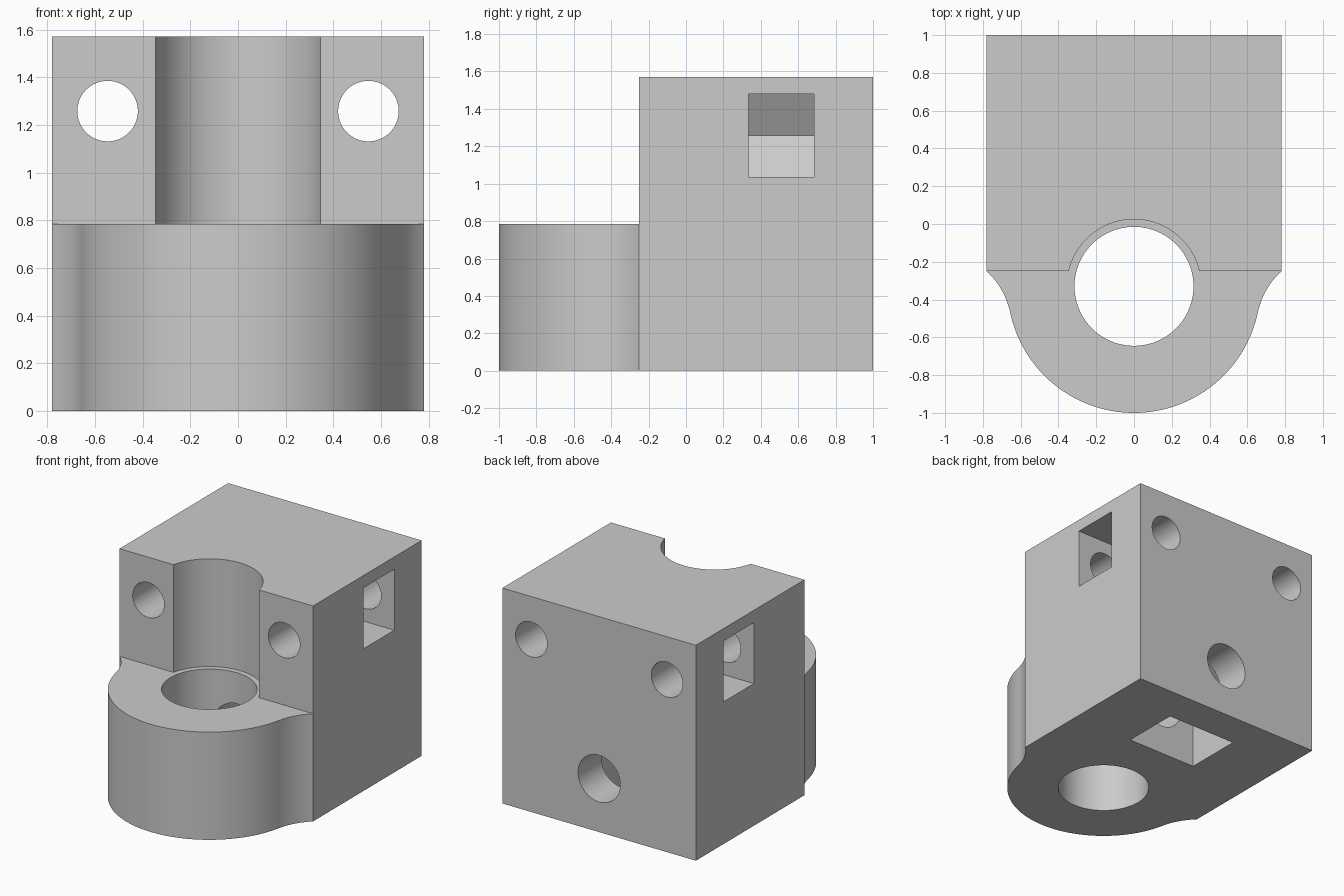
import bpy
import bmesh
from math import sin, cos, tau, radians, sqrt, atan2
from mathutils import Vector

default = bpy.data.objects.get("Cube")
if default:
    bpy.data.objects.remove(default, do_unlink=True)

grey = bpy.data.materials.new("light_grey")
grey.use_nodes = True
colour = (0.6, 0.6, 0.6, 1)
grey.diffuse_color = colour
grey.node_tree.nodes["Principled BSDF"].inputs["Base Color"].default_value = colour

HALF_W, FRONT, BACK, HEIGHT, STEP = 0.78, -0.25, 1.0, 1.57, 0.785
BORE_Y, BOSS_R = -0.33, 0.67


def arc(cx, cy, r, a0, a1, n):
    return [(cx + r * cos(a0 + (a1 - a0) * i / n),
             cy + r * sin(a0 + (a1 - a0) * i / n)) for i in range(n + 1)]


def circle(cx, cy, r, n=64):
    return arc(cx, cy, r, 0, tau, n)[:-1]


def prism(name, profile, lo, hi, axis):
    """Extrude a closed profile along Z (profile in xy) or Y (profile in xz)."""
    place = (lambda u, v, t: (u, v, t)) if axis == "Z" else (lambda u, v, t: (u, t, v))
    bm = bmesh.new()
    rings = [[bm.verts.new(place(u, v, t)) for u, v in profile] for t in (lo, hi)]
    bm.faces.new(rings[0])
    bm.faces.new(rings[1])
    n = len(profile)
    for i in range(n):
        j = (i + 1) % n
        bm.faces.new((rings[0][i], rings[0][j], rings[1][j], rings[1][i]))
    bmesh.ops.recalc_face_normals(bm, faces=bm.faces)
    mesh = bpy.data.meshes.new(name)
    bm.to_mesh(mesh)
    bm.free()
    mesh.materials.append(grey)
    obj = bpy.data.objects.new(name, mesh)
    bpy.context.collection.objects.link(obj)
    return obj


# Body outline: square block, concave fillets, round boss
touch = radians(-12)
corner = Vector((HALF_W, FRONT - BORE_Y))
along = corner.dot(Vector((cos(touch), sin(touch))))
fillet_r = (corner.length_squared - 2 * along * BOSS_R + BOSS_R ** 2) / (2 * (along - BOSS_R))
fx = (BOSS_R + fillet_r) * cos(touch)
fy = BORE_Y + (BOSS_R + fillet_r) * sin(touch)
start = atan2(FRONT - fy, HALF_W - fx)
side = [(HALF_W, BACK)]
side += arc(fx, fy, fillet_r, start, tau / 2 + touch, 14)[:-1]
side += arc(0, BORE_Y, BOSS_R, touch, -tau / 4, 32)
outline = side + [(-x, y) for x, y in reversed(side[:-1])]
body = prism("clamp_block", outline, 0, HEIGHT, "Z")

# Front step with the round relief behind the bore
relief_r = 0.355
mouth = atan2(FRONT - BORE_Y, sqrt(relief_r ** 2 - (FRONT - BORE_Y) ** 2))
step = [(-1, -1.2), (1, -1.2), (1, FRONT)]
step += arc(0, BORE_Y, relief_r, mouth, tau / 2 - mouth, 40) + [(-1, FRONT)]
cutters = [
    prism("step_cutter", step, STEP, 2, "Z"),
    prism("bore_cutter", circle(0, BORE_Y, 0.315, 96), -0.2, 1, "Z"),
    prism("set_screw_cutter", circle(0, 0.39, 0.17), BORE_Y, 1.2, "Y"),
]

# Nut pocket opening downwards, with a pointed hexagonal end
flat = 0.285
point = flat * 2 / sqrt(3)
cutters.append(prism("bottom_nut_cutter", [
    (-flat, -0.2), (flat, -0.2), (flat, 0.39 + point / 2),
    (0, 0.39 + point), (-flat, 0.39 + point / 2)], 0.30, 0.73, "Y"))

# Bolt holes and nut pockets opening to both sides
BOLT_X, BOLT_Z, flat = 0.547, 1.258, 0.222
point = flat * 2 / sqrt(3)
for s, label in ((1, "left"), (-1, "right")):
    cutters.append(prism(label + "_bolt_cutter", circle(s * BOLT_X, BOLT_Z, 0.127), -0.6, 1.2, "Y"))
    cutters.append(prism(label + "_nut_cutter", [
        (s * 1, BOLT_Z - flat), (s * 1, BOLT_Z + flat),
        (s * (BOLT_X - point / 2), BOLT_Z + flat), (s * (BOLT_X - point), BOLT_Z),
        (s * (BOLT_X - point / 2), BOLT_Z - flat)], 0.333, 0.685, "Y"))

# Cut everything, then remove the cutters
bpy.ops.object.select_all(action="DESELECT")
bpy.context.view_layer.objects.active = body
body.select_set(True)
for cutter in cutters:
    cutter.hide_render = True
    mod = body.modifiers.new(cutter.name, "BOOLEAN")
    mod.operation = "DIFFERENCE"
    mod.solver = "EXACT"
    mod.object = cutter
    bpy.ops.object.modifier_apply(modifier=mod.name)
    bpy.data.objects.remove(cutter, do_unlink=True)

bpy.ops.object.shade_smooth_by_angle(angle=radians(25))
